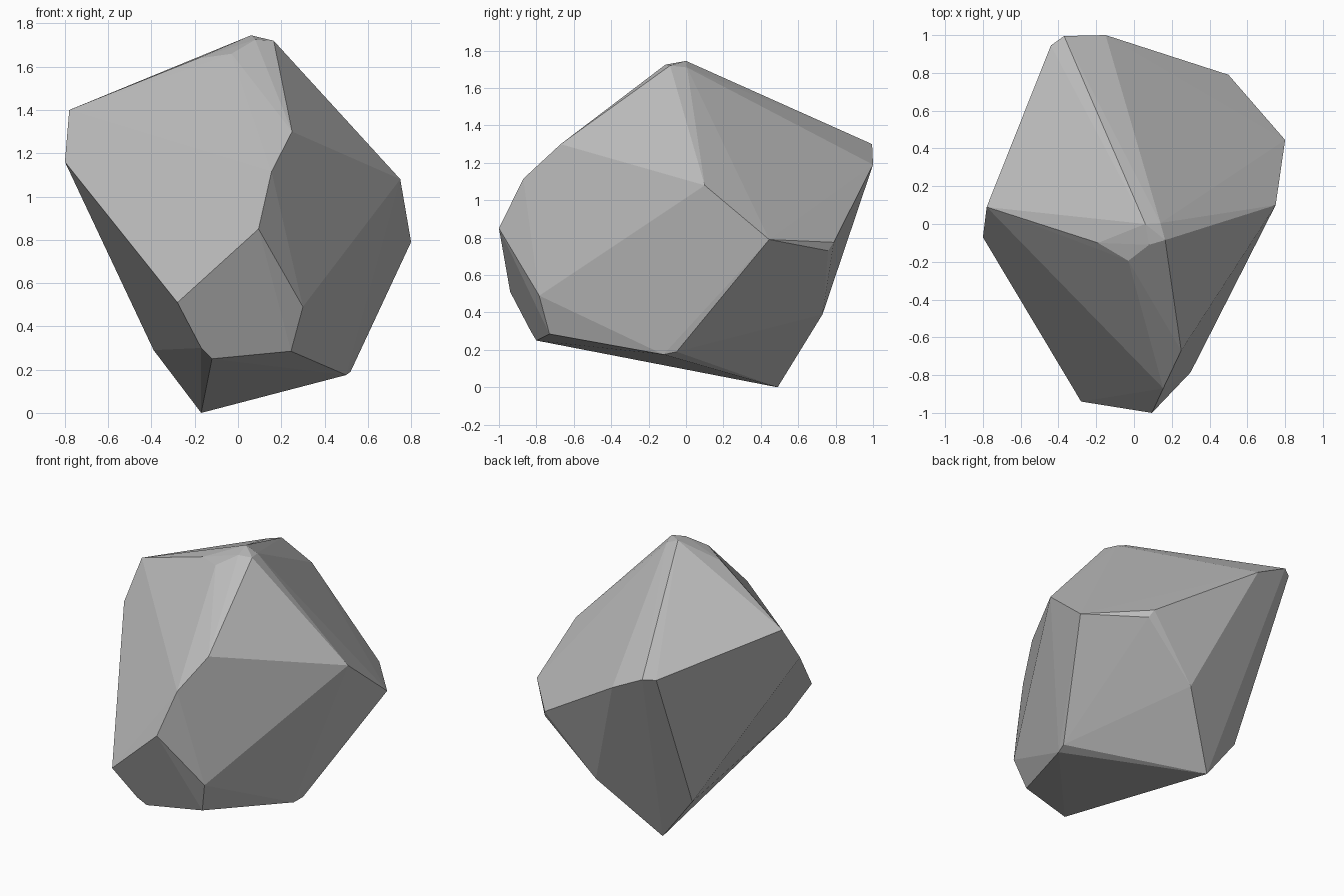
import bpy, bmesh, math

# Corner points of the faceted boulder
corners = [
    # summit
    (0.06, 0.0, 1.745), (0.165, -0.085, 1.72), (0.08, -0.11, 1.725), (0.14, 0.005, 1.71),
    (-0.19, -0.10, 1.637), (-0.03, -0.195, 1.66),
    # upper rim
    (-0.78, 0.09, 1.40), (-0.80, -0.07, 1.16), (0.25, -0.67, 1.30), (0.75, 0.10, 1.08),
    (-0.37, 0.995, 1.30), (-0.44, 0.945, 1.295), (-0.15, 1.0, 1.19),
    # middle
    (0.80, 0.445, 0.79), (0.155, -0.87, 1.115), (0.095, -1.0, 0.85), (0.30, -0.785, 0.49),
    (-0.28, -0.94, 0.51), (0.50, 0.79, 0.775), (0.52, 0.76, 0.73),
    # underside
    (-0.17, -0.83, 0.30), (-0.12, -0.80, 0.25), (0.245, -0.73, 0.285), (0.385, -0.24, 0.195),
    (0.50, -0.12, 0.175), (0.52, -0.05, 0.19), (0.16, 0.73, 0.39), (-0.39, 0.49, 0.29),
    (-0.17, 0.49, 0.0),
]

# Wrap the corners in a convex skin and merge flat facets
bm = bmesh.new()
for c in corners:
    bm.verts.new(c)
hull = bmesh.ops.convex_hull(bm, input=bm.verts[:])
loose = [v for v in bm.verts if not v.link_faces]
bmesh.ops.delete(bm, geom=loose, context='VERTS')
bmesh.ops.dissolve_limit(bm, angle_limit=math.radians(1.5), verts=bm.verts[:], edges=bm.edges[:])
bmesh.ops.recalc_face_normals(bm, faces=bm.faces[:])

mesh = bpy.data.meshes.new("boulder")
bm.to_mesh(mesh)
bm.free()
rock = bpy.data.objects.new("boulder", mesh)
bpy.context.collection.objects.link(rock)

# Stone colour
stone = bpy.data.materials.new("grey stone")
stone.diffuse_color = (0.5, 0.5, 0.5, 1)
mesh.materials.append(stone)
